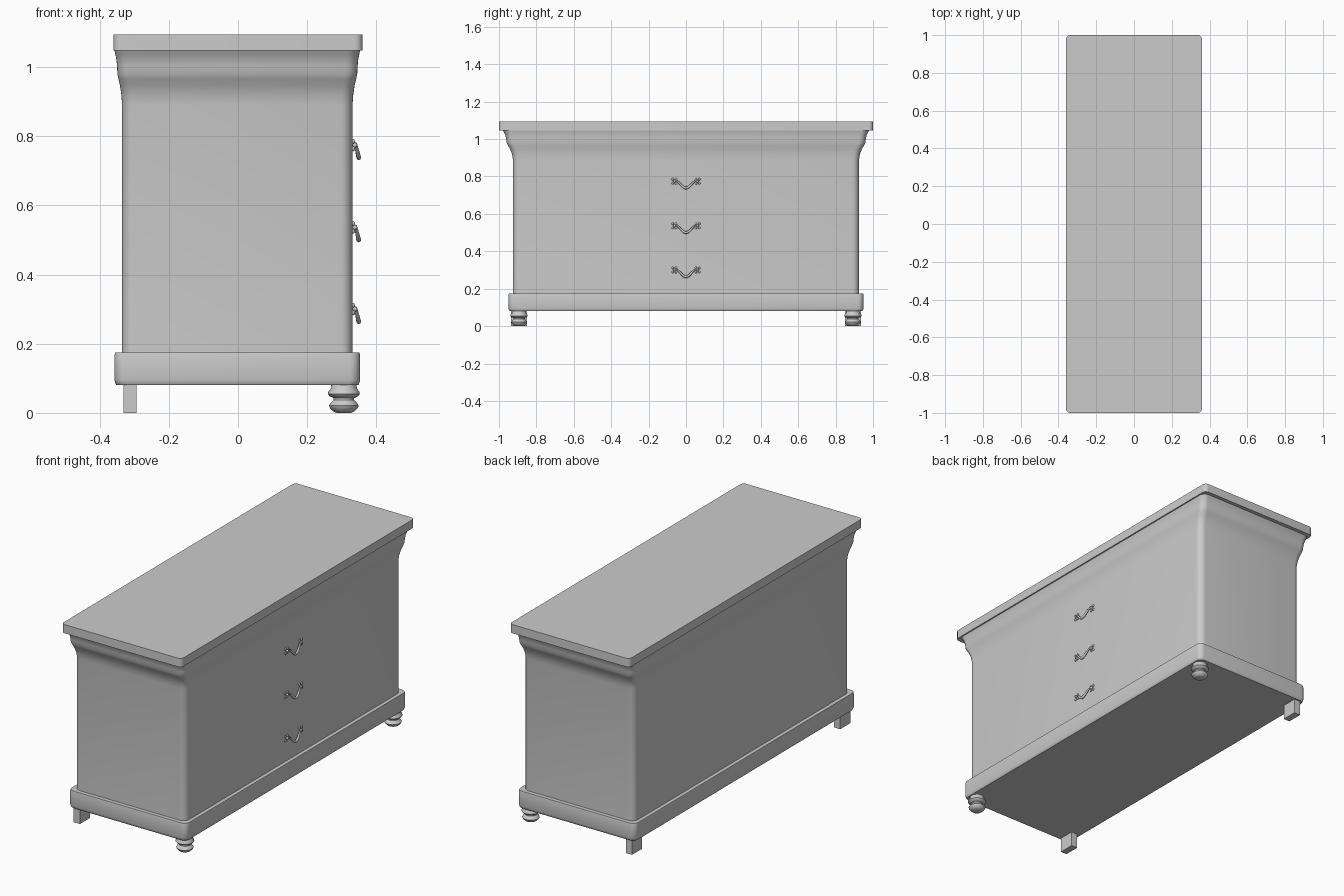
import bpy
import bmesh
from math import sin, cos, pi
from mathutils import Vector

cube = bpy.data.objects.get("Cube")
if cube:
    bpy.data.objects.remove(cube, do_unlink=True)

grey = bpy.data.materials.new("plain grey")
grey.use_nodes = True
colour = (0.6, 0.6, 0.6, 1)
grey.diffuse_color = colour
grey.node_tree.nodes["Principled BSDF"].inputs["Base Color"].default_value = colour


def finish(name, bm, angle=35):
    bmesh.ops.recalc_face_normals(bm, faces=bm.faces)
    mesh = bpy.data.meshes.new(name)
    bm.to_mesh(mesh)
    bm.free()
    mesh.materials.append(grey)
    obj = bpy.data.objects.new(name, mesh)
    bpy.context.scene.collection.objects.link(obj)
    bpy.ops.object.select_all(action='DESELECT')
    obj.select_set(True)
    bpy.context.view_layer.objects.active = obj
    bpy.ops.object.shade_smooth_by_angle(angle=angle * pi / 180)
    return obj


def rounded_ring(hx, hy, z, r, cx, steps=6):
    corners = [(1, 1), (-1, 1), (-1, -1), (1, -1)]
    pts = []
    for i, (sx, sy) in enumerate(corners):
        for k in range(steps + 1):
            a = (i + k / steps) * pi / 2
            pts.append((cx + sx * (hx - r) + r * cos(a), sy * (hy - r) + r * sin(a), z))
    return pts


def loft(name, rings):
    """Join a stack of closed rings with walls and cap both ends."""
    bm = bmesh.new()
    loops = [[bm.verts.new(p) for p in ring] for ring in rings]
    n = len(loops[0])
    for low, high in zip(loops, loops[1:]):
        for i in range(n):
            j = (i + 1) % n
            bm.faces.new((low[i], low[j], high[j], high[i]))
    bm.faces.new(loops[0][::-1])
    bm.faces.new(loops[-1])
    return finish(name, bm)


# Body flaring into a cornice: (height, share of the full flare)
flare = [(0.17, 0), (0.89, 0), (0.92, 0.1), (0.945, 0.27), (0.965, 0.48), (0.98, 0.62),
         (1.0, 0.66), (1.02, 0.74), (1.035, 0.87), (1.048, 1)]
loft("body", [rounded_ring(0.333 + 0.022 * f, 0.925 + 0.055 * f, z, 0.035, -0.002)
              for z, f in flare])

# Plinth with a softened lower edge
plinth = [(0.08, 0.006), (0.084, 0.003), (0.095, 0), (0.165, 0), (0.175, 0.002)]
loft("plinth", [rounded_ring(0.355 - d, 0.949 - d, z, 0.03, -0.002) for z, d in plinth])

# Top slab
loft("top_slab", [rounded_ring(0.36, 1.0, z, 0.022, 0) for z in (1.047, 1.094)])

# Feet: turned at the drawer side, square blocks behind
foot_profile = [(0.021, 0), (0.03, 0.004), (0.04, 0.014), (0.043, 0.021), (0.037, 0.03),
                (0.03, 0.037), (0.03, 0.043), (0.041, 0.048), (0.046, 0.054),
                (0.045, 0.061), (0.038, 0.07), (0.036, 0.083)]
for side, word in ((-1, "right"), (1, "left")):
    rings = [[(0.306 + r * cos(a), side * 0.892 + r * sin(a), z)
              for a in (2 * pi * k / 32 for k in range(32))] for r, z in foot_profile]
    loft("turned_foot_" + word, rings)
    bm = bmesh.new()
    bmesh.ops.create_cube(bm, size=1)
    for v in bm.verts:
        v.co = Vector((-0.3125 + v.co.x * 0.037, side * 0.892 + v.co.y * 0.086,
                       0.0415 + v.co.z * 0.083))
    finish("square_foot_" + word, bm)


def ball(bm, centre, size):
    made = bmesh.ops.create_uvsphere(bm, u_segments=12, v_segments=8, radius=1)
    for v in made["verts"]:
        v.co = Vector(centre) + v.co * Vector(size)


# Drop handles: sagging bail hung between two four-lobed mounts
def bail_point(t):
    drop = cos(t * pi / 2) ** 2
    return Vector((0.340 + 0.009 * drop, 0.058 * t, 0.04 * (1 - drop)))


for index, z0 in enumerate((0.264, 0.500, 0.738)):
    bm = bmesh.new()
    steps, sides = 20, 8
    loops = []
    for i in range(steps + 1):
        t = 2 * i / steps - 1
        p = bail_point(t)
        along = (bail_point(t + 0.01) - bail_point(t - 0.01)).normalized()
        u = along.cross(Vector((1, 0, 0))).normalized()
        w = along.cross(u)
        r = 0.004 + 0.003 * cos(t * pi / 2) ** 2
        p.z += z0
        loops.append([bm.verts.new(p + r * (u * cos(a) + w * sin(a)))
                      for a in (2 * pi * k / sides for k in range(sides))])
    for a, b in zip(loops, loops[1:]):
        for k in range(sides):
            j = (k + 1) % sides
            bm.faces.new((a[k], a[j], b[j], b[k]))
    for s in (-1, 1):
        ball(bm, (0.338, s * 0.06, z0 + 0.036), (0.007, 0.007, 0.007))
        for dy in (-1, 1):
            for dz in (-1, 1):
                ball(bm, (0.333, s * 0.062 + dy * 0.009, z0 + 0.036 + dz * 0.011),
                     (0.005, 0.006, 0.007))
    finish("drawer_handle_%d" % (index + 1), bm, 60)
